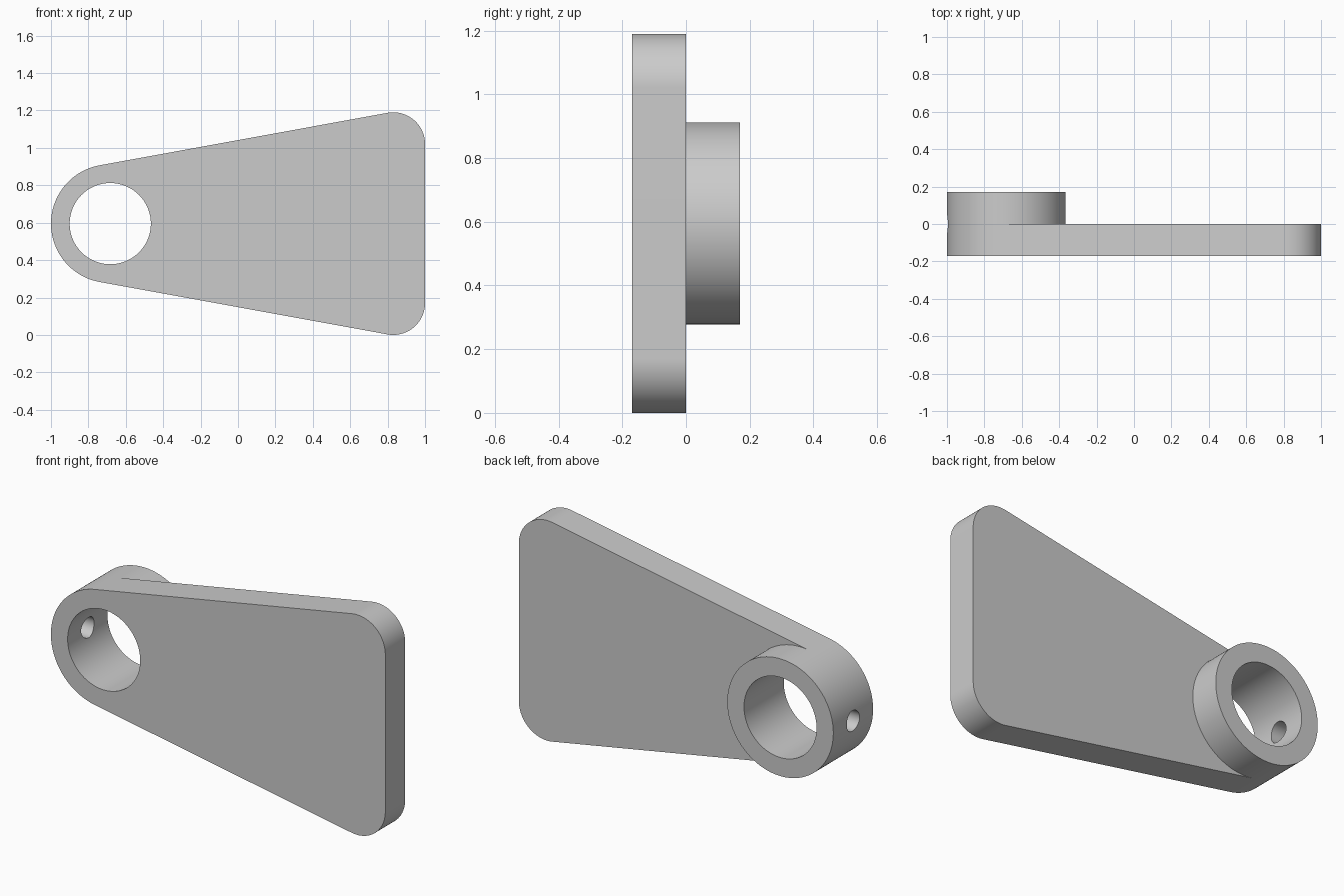
import bpy, bmesh
from math import cos, sin, pi, radians

cube = bpy.data.objects.get("Cube")
if cube:
    bpy.data.objects.remove(cube, do_unlink=True)

THICK = 0.17        # plate thickness, also how far the boss stands out
MID_Z = 0.595       # height of the bore axis
EYE_X = -0.683      # bore axis position
EYE_R, BORE_R = 0.317, 0.217
CORNER_R = 0.17
CORNER_X, CORNER_Z = 1 - CORNER_R, MID_Z - CORNER_R
PIN_R = 0.055
TAPER = 100         # angle at which the sloped edges meet the round ends
STEP = 2.5

grey = bpy.data.materials.new("plain grey")
grey.use_nodes = True
grey.diffuse_color = (0.6, 0.6, 0.6, 1)
grey.node_tree.nodes["Principled BSDF"].inputs["Base Color"].default_value = (0.6, 0.6, 0.6, 1)


def arc(cx, cz, r, start, end):
    """Points of an arc in the x-z plane, angles in degrees."""
    n = round((end - start) / STEP)
    return [(cx + r * cos(radians(start + i * STEP)),
             cz + r * sin(radians(start + i * STEP))) for i in range(n + 1)]


def prism(name, outline, y0, y1):
    """Closed solid made by pushing an x-z outline from y0 to y1."""
    bm = bmesh.new()
    front = [bm.verts.new((x, y0, z)) for x, z in outline]
    back = [bm.verts.new((x, y1, z)) for x, z in outline]
    bm.faces.new(front)
    bm.faces.new(back[::-1])
    for i in range(len(outline)):
        bm.faces.new((front[i - 1], back[i - 1], back[i], front[i]))
    bmesh.ops.recalc_face_normals(bm, faces=bm.faces[:])
    mesh = bpy.data.meshes.new(name)
    bm.to_mesh(mesh)
    bm.free()
    mesh.materials.append(grey)
    obj = bpy.data.objects.new(name, mesh)
    bpy.context.collection.objects.link(obj)
    return obj


def circle(cx, cz, r):
    return arc(cx, cz, r, 0, 360 - STEP)


def combine(target, other, operation):
    """Apply a boolean and drop the helper."""
    mod = target.modifiers.new(operation, 'BOOLEAN')
    mod.operation, mod.solver, mod.object = operation, 'EXACT', other
    bpy.context.view_layer.objects.active = target
    bpy.ops.object.modifier_apply(modifier=mod.name)
    bpy.data.objects.remove(other, do_unlink=True)


# Tapered plate: round eye end on the left, two rounded corners on the right
outline = (arc(CORNER_X, MID_Z + CORNER_Z, CORNER_R, 0, TAPER)
           + arc(EYE_X, MID_Z, EYE_R, TAPER, 360 - TAPER)
           + arc(CORNER_X, MID_Z - CORNER_Z, CORNER_R, -TAPER, 0))
bracket = prism("lever_plate", outline, -THICK, 0)

# Round boss on the back of the eye
combine(bracket, prism("boss", circle(EYE_X, MID_Z, EYE_R), -THICK, THICK), 'UNION')

# Main bore right through
combine(bracket, prism("bore_cutter", circle(EYE_X, MID_Z, BORE_R), -1, 1), 'DIFFERENCE')

# Small cross hole through the outer wall of the eye
pin = prism("pin_cutter", circle(0, 0, PIN_R), 0.7, 1.1)
pin.rotation_euler.z = pi / 2
pin.location.z = MID_Z
bpy.context.view_layer.update()
combine(bracket, pin, 'DIFFERENCE')

# Smooth round walls, crisp rims
bpy.ops.object.select_all(action='DESELECT')
bracket.select_set(True)
bpy.context.view_layer.objects.active = bracket
bpy.ops.object.shade_smooth_by_angle(angle=radians(30))
